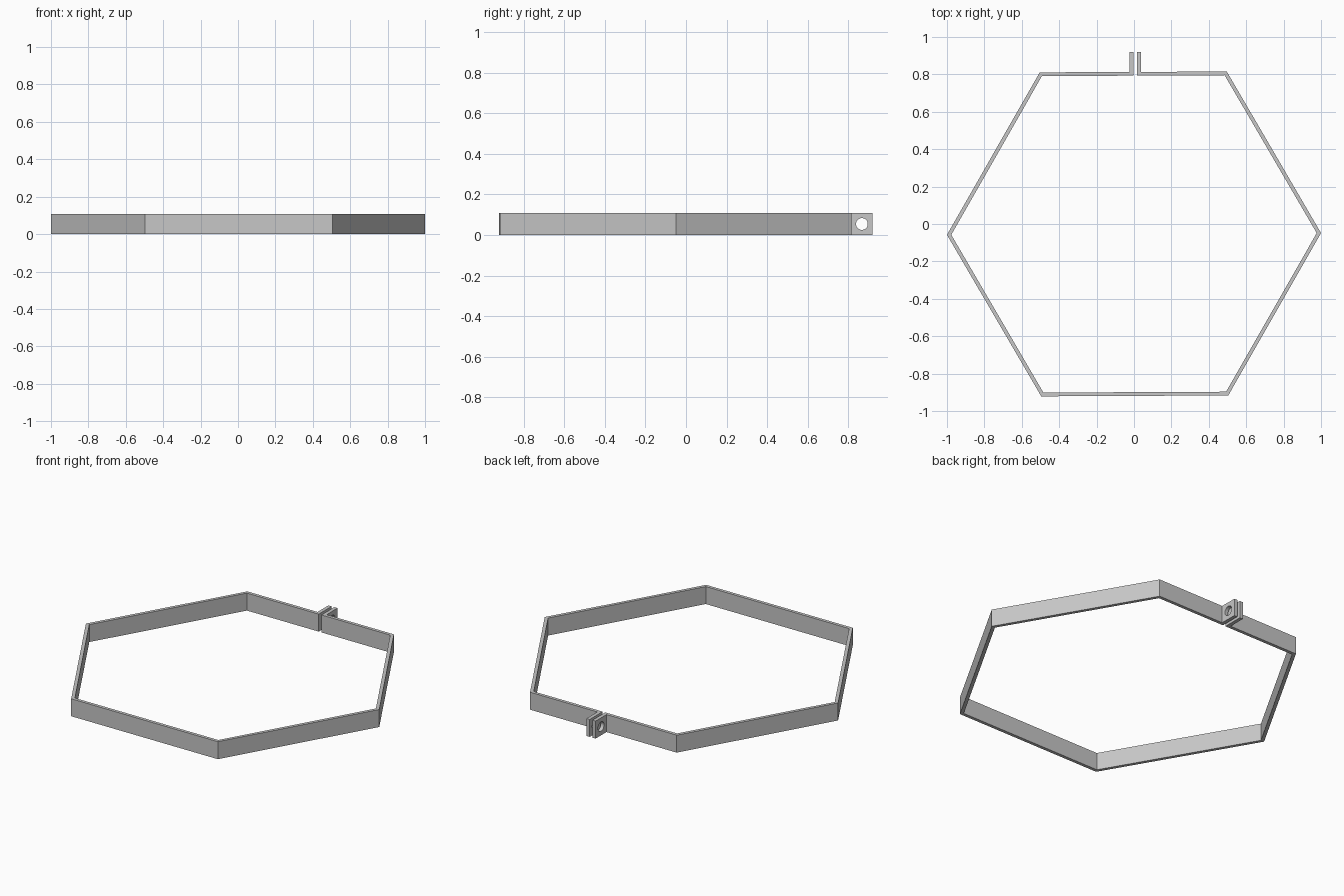
import bpy, bmesh, math

if "Cube" in bpy.data.objects:
    bpy.data.objects.remove(bpy.data.objects["Cube"])

HEIGHT, WALL = 0.108, 0.02
CENTRE_Y, TAB_END = -0.053, 0.919
APOTHEM = math.cos(math.pi / 6)
TWIST = math.radians(0.27)

# One plain grey metal
steel = bpy.data.materials.new("grey_steel")
steel.use_nodes = True
GREY = (0.57, 0.57, 0.57, 1)
steel.diffuse_color = GREY
steel.node_tree.nodes["Principled BSDF"].inputs["Base Color"].default_value = GREY


def corner(radius, i):
    a = math.radians(120 + 60 * i) + TWIST
    return radius * math.cos(a), CENTRE_Y + radius * math.sin(a)


def tab(outer_x, inner_x):
    """Outer/inner pairs for one clamp tab: free end, then mitred elbow."""
    back = CENTRE_Y + APOTHEM
    return [((outer_x, TAB_END), (inner_x, TAB_END)),
            ((outer_x, back), (inner_x, back - WALL))]


# Outline of the split band: tab, six corners, tab
pairs = tab(-0.025, -0.003)
pairs += [(corner(1, i), corner(1 - WALL / APOTHEM, i)) for i in range(6)]
pairs += reversed(tab(0.037, 0.015))

# Sweep a rectangular section through the outline
bm = bmesh.new()
rings = [[bm.verts.new((*p, z)) for p, z in
          ((o, 0), (n, 0), (n, HEIGHT), (o, HEIGHT))] for o, n in pairs]
for a, b in zip(rings, rings[1:]):
    for k in range(4):
        j = (k + 1) % 4
        bm.faces.new((a[k], a[j], b[j], b[k]))
bm.faces.new(rings[0])
bm.faces.new(rings[-1])
bmesh.ops.recalc_face_normals(bm, faces=bm.faces)
mesh = bpy.data.meshes.new("hexagonal_clamp_band")
bm.to_mesh(mesh)
bm.free()
mesh.materials.append(steel)
band = bpy.data.objects.new("hexagonal_clamp_band", mesh)
bpy.context.collection.objects.link(band)

# Bolt hole through both tabs
bpy.ops.mesh.primitive_cylinder_add(
    vertices=32, radius=0.029, depth=0.2, location=(0, 0.866, HEIGHT / 2),
    rotation=(0, math.pi / 2, 0))
cutter = bpy.context.object
cutter.name = "bolt_hole_cutter"
cutter.hide_render = True
cutter.data.materials.append(steel)
cut = band.modifiers.new("bolt_hole", 'BOOLEAN')
cut.operation = 'DIFFERENCE'
cut.solver = 'EXACT'
cut.object = cutter
bpy.context.view_layer.objects.active = band
bpy.ops.object.modifier_apply(modifier=cut.name)
bpy.data.objects.remove(cutter)

# Smooth the hole wall, keep the folds crisp
bpy.ops.object.select_all(action='DESELECT')
band.select_set(True)
bpy.ops.object.shade_smooth_by_angle(angle=math.radians(25))
